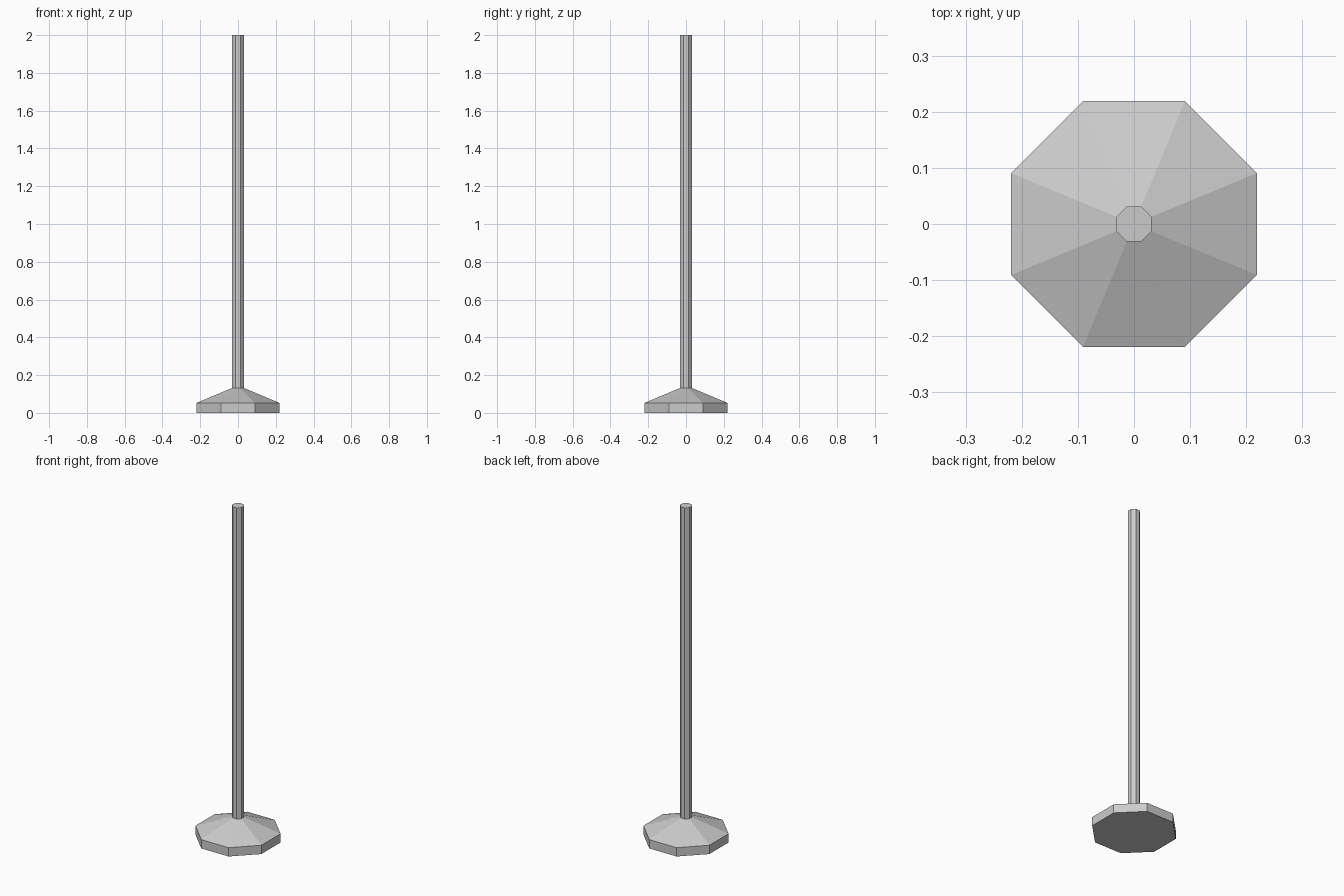
import bpy, bmesh, math

if "Cube" in bpy.data.objects:
    bpy.data.objects.remove(bpy.data.objects["Cube"])

SIDES = 8
K = 1 / math.cos(math.pi / SIDES)  # flat-to-centre distance -> corner radius


def lathe(name, profile):
    """Closed octagonal solid from (flat distance, height) pairs, flats facing the axes."""
    bm = bmesh.new()
    rings = []
    for r, z in profile:
        rings.append([bm.verts.new((r * K * math.cos((i + 0.5) * math.tau / SIDES),
                                    r * K * math.sin((i + 0.5) * math.tau / SIDES), z))
                      for i in range(SIDES)])
    for a, b in zip(rings, rings[1:]):
        for i in range(SIDES):
            j = (i + 1) % SIDES
            bm.faces.new((a[i], a[j], b[j], b[i]))
    bm.faces.new(rings[0][::-1])
    bm.faces.new(rings[-1])
    mesh = bpy.data.meshes.new(name)
    bm.to_mesh(mesh)
    bm.free()
    obj = bpy.data.objects.new(name, mesh)
    bpy.context.collection.objects.link(obj)
    return obj


# Weighted foot with rim and sloped top, rising into the straight pole
lathe("post_stand", [(0.219, 0), (0.219, 0.053), (0.031, 0.132), (0.031, 2.0)])
